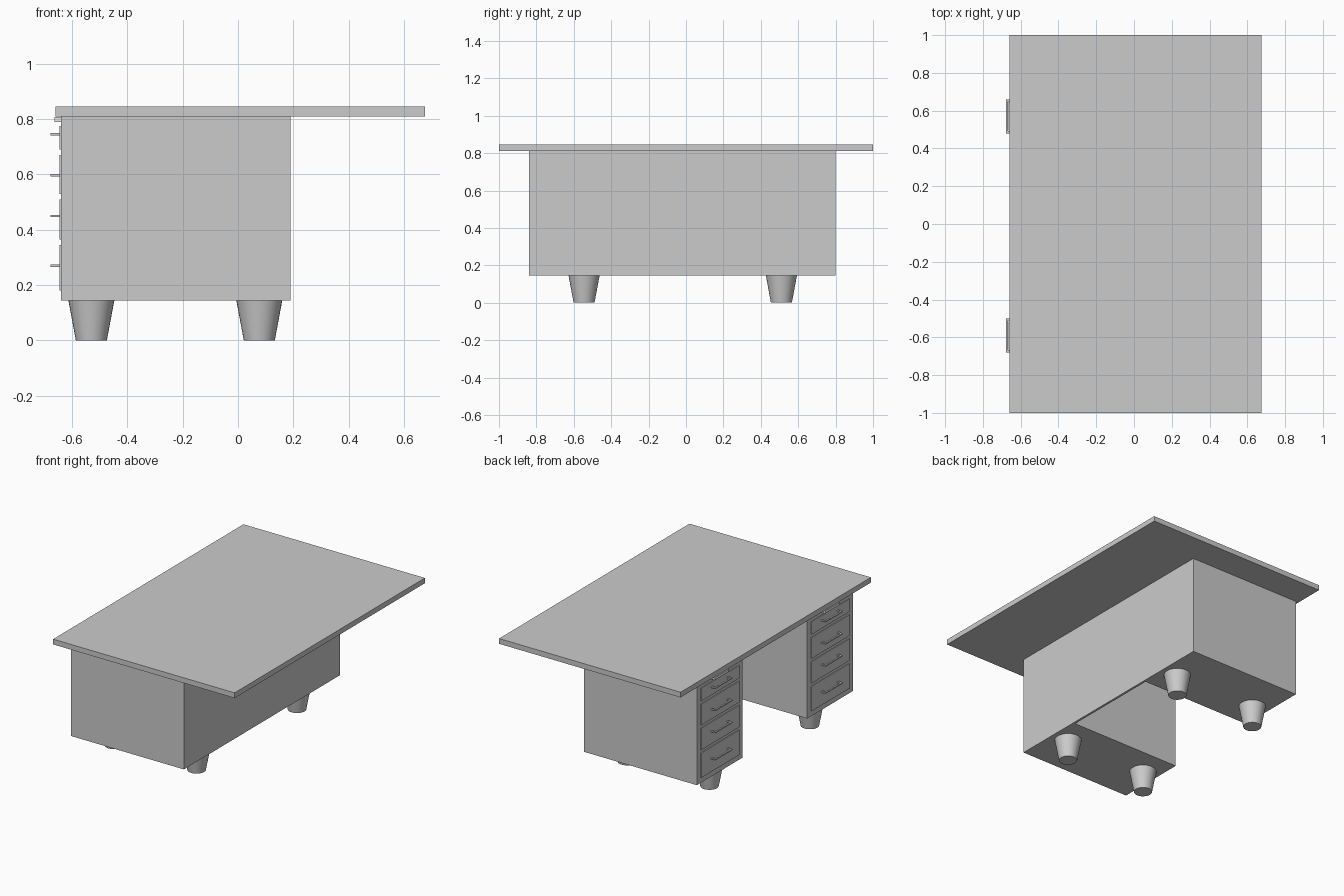
import bpy

if "Cube" in bpy.data.objects:
    bpy.data.objects.remove(bpy.data.objects["Cube"], do_unlink=True)


def make_material(name, value):
    mat = bpy.data.materials.new(name)
    mat.use_nodes = True
    colour = (value, value, value, 1)
    mat.diffuse_color = colour
    mat.node_tree.nodes["Principled BSDF"].inputs["Base Color"].default_value = colour
    return mat


GREY = make_material("mid grey", 0.6)
LIGHT = make_material("light grey", 0.8)


def box(name, x, y, z, mat=GREY):
    """Box from (min, max) pairs on each axis."""
    spans = (x, y, z)
    bpy.ops.mesh.primitive_cube_add(size=1, location=[(a + b) / 2 for a, b in spans])
    ob = bpy.context.object
    ob.name = name
    ob.scale = [b - a for a, b in spans]
    bpy.ops.object.transform_apply(location=False, rotation=False, scale=True)
    ob.data.materials.append(mat)
    return ob


FRONT, BACK = -0.64, 0.19        # drawer side and panel side of the body
FLOOR, UNDER = 0.145, 0.81       # underside and top of the body

# Top and the panel joining the pedestals
box("tabletop", (-0.66, 0.675), (-1, 1), (UNDER, 0.845))
box("modesty_panel", (BACK - 0.015, BACK), (-0.36, 0.32), (FLOOR, UNDER))

# Drawers: bottom, top and handle height
DRAWERS = [(0.18, 0.345, 0.27), (0.365, 0.51, 0.45),
           (0.53, 0.67, 0.597), (0.69, 0.775, 0.745)]


def handle(name, y, z):
    """Thin bar held out by two posts."""
    half, thick = 0.09, 0.004
    box(name + "_bar", (-0.677, -0.667), (y - half, y + half), (z - thick, z + thick))
    for side in (-1, 1):
        post = y + side * (half - 0.006)
        box(name + "_post", (-0.668, FRONT), (post - 0.006, post + 0.006),
            (z - thick, z + thick))


for label, low, high in (("right", -0.84, -0.36), ("left", 0.32, 0.80)):
    # Pedestal with its stacked drawers
    box(label + "_pedestal", (FRONT, BACK), (low, high), (FLOOR, UNDER))
    middle = (low + high) / 2 + 0.01
    for i, (bottom, top, grip) in enumerate(DRAWERS):
        name = f"{label}_drawer_{i + 1}"
        box(name, (FRONT - 0.005, FRONT), (low + 0.04, high - 0.04), (bottom, top))
        handle(name + "_handle", middle, grip)

    # Pull lip under the tabletop
    box(label + "_slide_pull", (-0.664, FRONT), (middle - 0.075, middle + 0.075),
        (0.79, 0.808), LIGHT)

# Tapered feet
for y in (-0.545, 0.51):
    for x in (-0.53, 0.077):
        bpy.ops.mesh.primitive_cone_add(vertices=32, radius1=0.056, radius2=0.083,
                                        depth=FLOOR, location=(x, y, FLOOR / 2))
        foot = bpy.context.object
        foot.name = "foot"
        foot.data.materials.append(GREY)
        bpy.ops.object.shade_smooth_by_angle()
